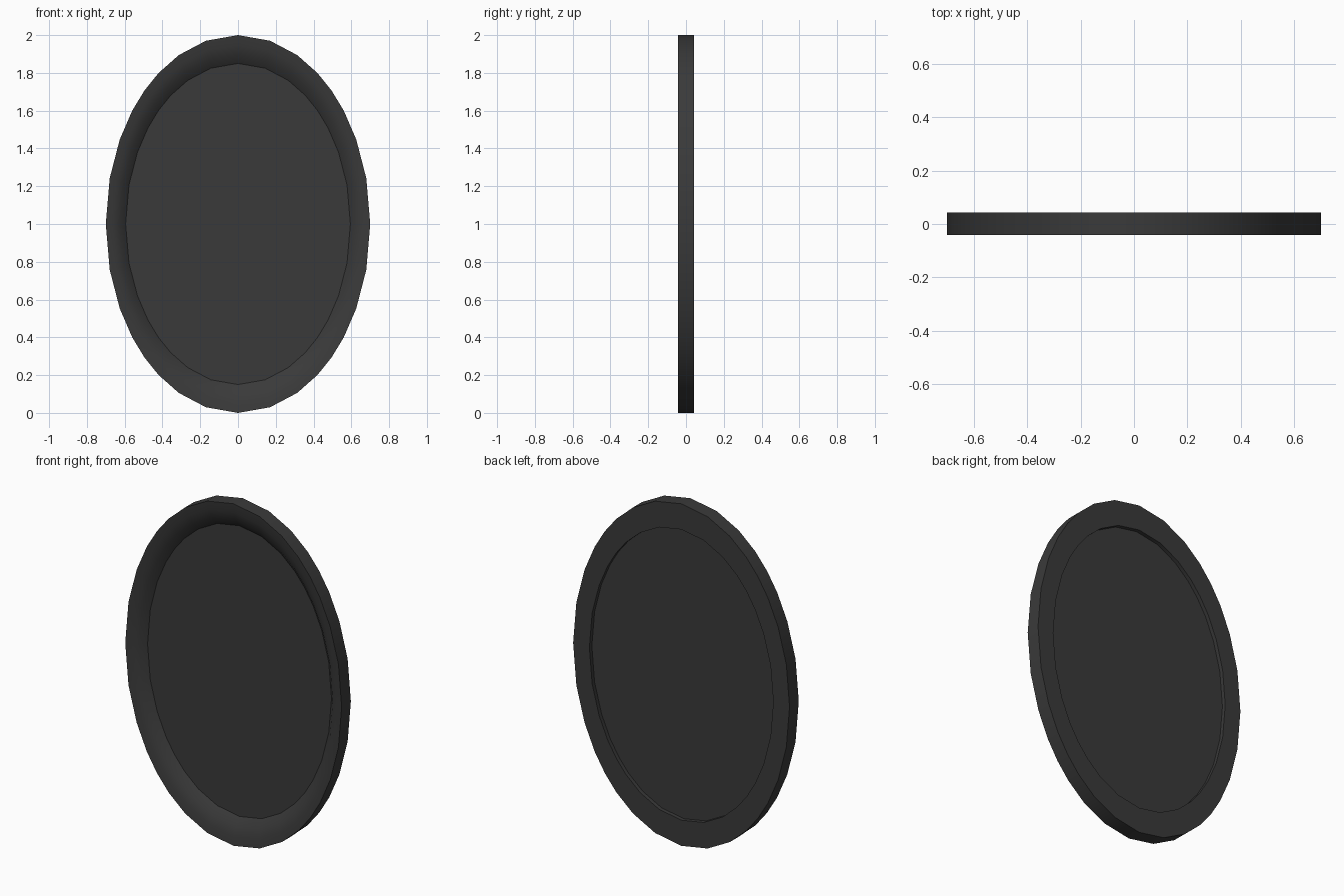
import bpy, bmesh, math

if "Cube" in bpy.data.objects:
    bpy.data.objects.remove(bpy.data.objects["Cube"])

# Oval outline: 32 sides, with the spacing of a rounded square grid
ANGLES = [q * math.pi / 2 + math.atan2(k, 4) if k <= 4
          else (q + 1) * math.pi / 2 - math.atan2(8 - k, 4)
          for q in range(4) for k in range(8)]
OUTER = (0.70, 1.00)
INNER = (0.595, 0.85)

black = bpy.data.materials.new("dark_finish")
black.diffuse_color = (0.042, 0.042, 0.042, 1)
black.use_nodes = True
black.node_tree.nodes["Principled BSDF"].inputs["Base Color"].default_value = black.diffuse_color


def oval(bm, f, y):
    """Ring of vertices; f = 0 at the outer rim, 1 at the opening."""
    rx = OUTER[0] + (INNER[0] - OUTER[0]) * f
    rz = OUTER[1] + (INNER[1] - OUTER[1]) * f
    return [bm.verts.new((rx * math.cos(a), y, 1 + rz * math.sin(a))) for a in ANGLES]


def bridge(bm, a, b):
    n = len(a)
    for i in range(n):
        j = (i + 1) % n
        bm.faces.new((a[i], a[j], b[j], b[i]))


def finish(bm, name):
    bmesh.ops.recalc_face_normals(bm, faces=bm.faces)
    mesh = bpy.data.meshes.new(name)
    bm.to_mesh(mesh)
    bm.free()
    mesh.materials.append(black)
    ob = bpy.data.objects.new(name, mesh)
    bpy.context.collection.objects.link(ob)
    bpy.ops.object.select_all(action='DESELECT')
    ob.select_set(True)
    bpy.context.view_layer.objects.active = ob
    bpy.ops.object.shade_smooth_by_angle(angle=math.radians(35))


# Frame: rounded front slope, flat back, plain outer wall
profile = [(0, -0.042), (0.35, -0.036), (0.7, -0.019), (1, 0.014), (1, 0.043), (0, 0.043)]
bm = bmesh.new()
rings = [oval(bm, f, y) for f, y in profile]
for i in range(len(rings)):
    bridge(bm, rings[i], rings[(i + 1) % len(rings)])
finish(bm, "oval_frame")

# Mirror glass: thin flat panel recessed in the opening
bm = bmesh.new()
front, back = oval(bm, 1, 0.014), oval(bm, 1, 0.020)
bridge(bm, front, back)
bm.faces.new(front)
bm.faces.new(back)
finish(bm, "mirror_panel")
